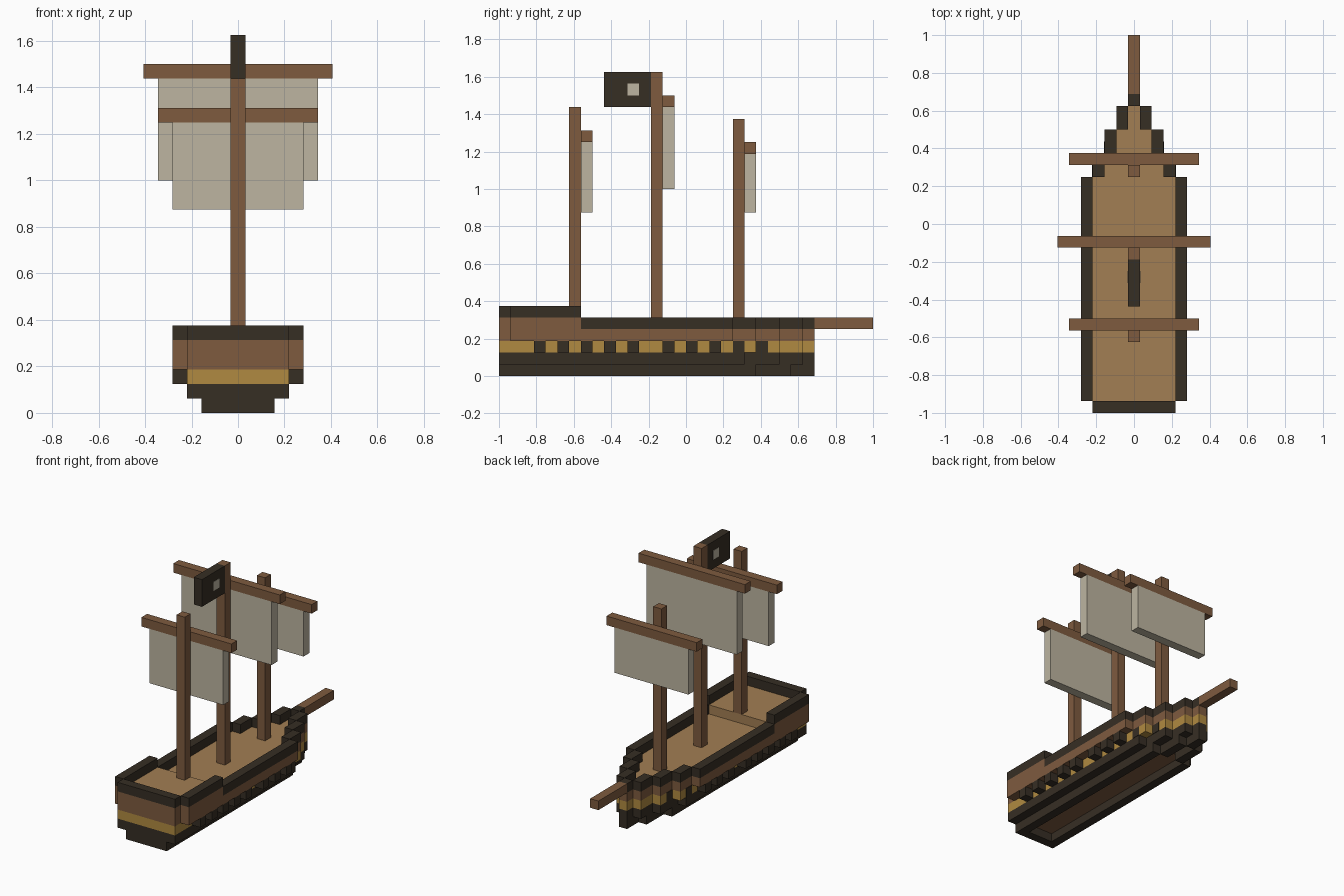
import bpy
import bmesh

if "Cube" in bpy.data.objects:
    bpy.data.objects.remove(bpy.data.objects["Cube"], do_unlink=True)

U = 1 / 16      # one block
Y0 = -16        # stern, in blocks


def srgb(r, g, b):
    lin = [((c / 255 + 0.055) / 1.055) ** 2.4 for c in (r, g, b)]
    return (*lin, 1)


def material(name, rgb):
    m = bpy.data.materials.new(name)
    m.use_nodes = True
    m.diffuse_color = srgb(*rgb)
    bsdf = next(n for n in m.node_tree.nodes if n.type == 'BSDF_PRINCIPLED')
    bsdf.inputs["Base Color"].default_value = srgb(*rgb)
    bsdf.inputs["Roughness"].default_value = 0.9
    return m


DARK = material("dark_timber", (54, 46, 36))
BROWN = material("brown_wood", (126, 91, 63))
TAN = material("deck_planks", (162, 126, 83))
GOLD = material("gold_trim", (176, 138, 65))
CLOTH = material("sail_cloth", (189, 181, 161))


def finish(name, bm, *mats):
    bmesh.ops.recalc_face_normals(bm, faces=bm.faces)
    me = bpy.data.meshes.new(name)
    for m in mats:
        me.materials.append(m)
    if len(mats) > 1:                       # second colour on upward faces
        for f in bm.faces:
            f.material_index = int(f.normal.z > 0.5)
    bm.to_mesh(me)
    bm.free()
    ob = bpy.data.objects.new(name, me)
    bpy.context.collection.objects.link(ob)
    return ob


def add_box(bm, x, y, z):
    """Box from (min, max) ranges in blocks; y is counted from the stern."""
    vs = bmesh.ops.create_cube(bm, size=1)["verts"]
    for v in vs:
        v.co = [(a[0] + (a[1] - a[0]) * (c + 0.5) + o) * U
                for a, c, o in zip((x, y, z), v.co, (0, Y0, 0))]


def box(name, x, y, z, mat):
    bm = bmesh.new()
    add_box(bm, x, y, z)
    return finish(name, bm, mat)


def prism(name, steps, z, *mats):
    """Solid layer with a stepped, mirrored plan: (y start, y end, half width)."""
    side = [(h, y) for a, b, h in steps for y in (a, b)]
    outline = side + [(-x, y) for x, y in reversed(side)]
    bm = bmesh.new()
    f = bm.faces.new([bm.verts.new((x * U, (y + Y0) * U, z[0] * U)) for x, y in outline])
    up = bmesh.ops.extrude_face_region(bm, geom=[f])["geom"]
    bmesh.ops.translate(bm, vec=(0, 0, (z[1] - z[0]) * U),
                        verts=[v for v in up if isinstance(v, bmesh.types.BMVert)])
    return finish(name, bm, *mats)


def wall(name, steps, z, mat, stern=None):
    """One-block-thick wall along a stepped plan, with an optional stern piece."""
    bm = bmesh.new()
    for a, b, h in steps:
        if h < 1:
            add_box(bm, (-h, h), (a, b), z)
        else:
            for x in ((h - 1, h), (-h, 1 - h)):
                add_box(bm, x, (a, b), z)
    if stern:
        add_box(bm, (-stern, stern), (0, 1), z)
    return finish(name, bm, mat)


# Stepped hull plans
bow = [(20, 22, 3.5), (22, 24, 2.5), (24, 26, 1.5), (26, 27, 0.5)]
upper = [(0, 1, 3.5), (1, 20, 4.5)] + bow
belt = [(0, 22, 3.5)] + bow[1:]
lower = [(0, 21, 3.5), (21, 24, 2.5), (24, 26, 1.5), (26, 27, 0.5)]

# Hull, from the keel up
wall("keel_rim", [(1, 22, 2.5), (22, 25, 1.5), (25, 27, 0.5)], (0, 1), DARK, stern=2.5)
prism("hull_bottom_planks", [(1, 22, 1.5), (22, 25, 0.5)], (0.93, 1), BROWN)
prism("lower_hull", lower, (1, 2), DARK)
prism("gold_belt", belt, (2, 3), GOLD)
prism("upper_hull_and_deck", upper, (3, 4), BROWN, TAN)

# Main rail, raised stern walls and deck
wall("main_rail", [(7, 20, 4.5)] + bow, (4, 5), DARK)
wall("stern_wall", [(1, 7, 4.5)], (4, 5), BROWN, stern=3.5)
box("stern_deck", (-3.5, 3.5), (1, 7), (4, 5), TAN)
wall("stern_rail", [(1, 7, 4.5)], (5, 6), DARK, stern=3.5)
box("bowsprit", (-0.5, 0.5), (27, 32), (4, 5), BROWN)

# Gun ports: blocks amidships, flush plates at the bow
bm = bmesh.new()
for s in (-1, 1):
    for y in (3, 5, 7, 9, 11, 14, 16, 18):
        add_box(bm, sorted((s * 3.5, s * 4.5)), (y, y + 1), (2, 3))
    for y, h in ((20, 3.5), (22, 2.5)):
        add_box(bm, sorted((s * (h - 0.05), s * (h + 0.05))), (y, y + 1), (2, 3))
finish("gun_ports", bm, DARK)

# Masts, each with a yard and sail on its forward side:
# name, y, foot z, top z, yard z, yard half width, sail bottom z, sail half width
for name, y, foot, top, yard, yw, sail, sw in (
        ("aft", 6, 5, 23, 20, 5.5, 14, 4.5),
        ("main", 13, 4, 26, 23, 6.5, 16, 5.5),
        ("fore", 20, 4, 22, 19, 5.5, 14, 4.5)):
    box(name + "_mast", (-0.5, 0.5), (y, y + 1), (foot, top), BROWN)
    box(name + "_yard", (-yw, yw), (y + 1, y + 2), (yard, yard + 1), BROWN)
    box(name + "_sail", (-sw, sw), (y + 1, y + 2), (sail, yard), CLOTH)

# Flag with a pale square on both sides
box("flag", (-0.5, 0.5), (9, 13), (23, 26), DARK)
for side, s in (("left", 1), ("right", -1)):
    box("flag_patch_" + side, sorted((s * 0.45, s * 0.53)), (11, 12), (24, 25), CLOTH)
